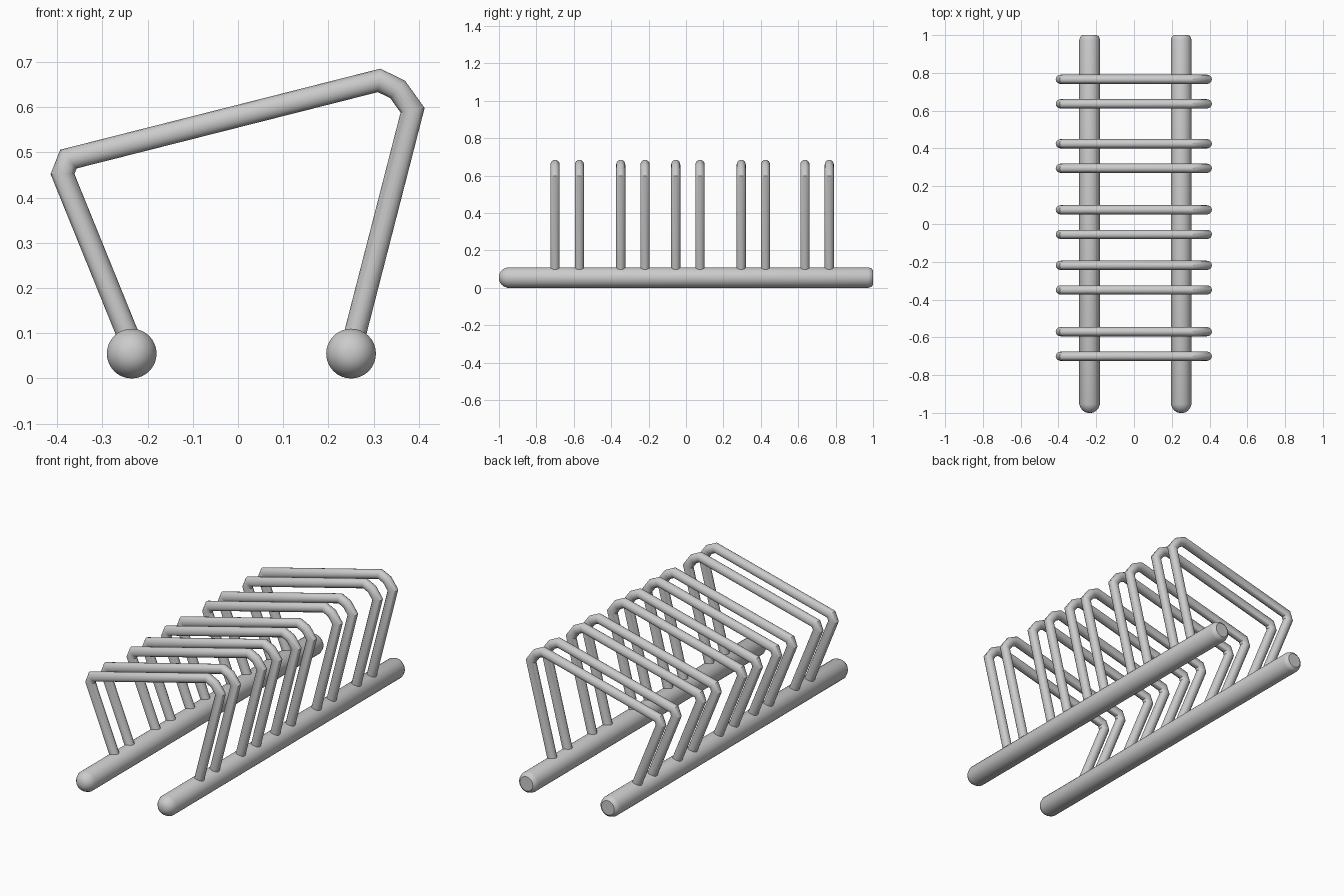
import bpy, bmesh, math
from mathutils import Vector

if "Cube" in bpy.data.objects:
    bpy.data.objects.remove(bpy.data.objects["Cube"])


def mesh_from_rings(name, rings):
    """Skin a list of closed vertex rings and cap both ends."""
    bm = bmesh.new()
    loops = [[bm.verts.new(p) for p in ring] for ring in rings]
    n = len(loops[0])
    for a, b in zip(loops, loops[1:]):
        for i in range(n):
            j = (i + 1) % n
            bm.faces.new((a[i], a[j], b[j], b[i]))
    bm.faces.new(loops[0])
    bm.faces.new(loops[-1])
    bmesh.ops.recalc_face_normals(bm, faces=bm.faces[:])
    me = bpy.data.meshes.new(name)
    bm.to_mesh(me)
    bm.free()
    return me


def place(name, me, loc):
    ob = bpy.data.objects.new(name, me)
    bpy.context.collection.objects.link(ob)
    ob.location = loc
    bpy.ops.object.select_all(action='DESELECT')
    bpy.context.view_layer.objects.active = ob
    ob.select_set(True)
    bpy.ops.object.shade_smooth_by_angle(angle=math.radians(35))
    return ob


def angles(n):
    return [2 * math.pi * i / n for i in range(n)]


# Base rails: domed front end, chamfered back end (y, radius)
profile = [(-1.0, 0.008), (-0.997, 0.022), (-0.988, 0.036), (-0.974, 0.047),
           (-0.955, 0.055), (0.975, 0.055), (0.992, 0.049), (1.0, 0.038),
           (1.0, 0.008)]
rail = mesh_from_rings("base_rail", [
    [(r * math.cos(a), y, r * math.sin(a)) for a in angles(32)]
    for y, r in profile])
place("base_rail_left", rail, (-0.235, 0, 0.055))
place("base_rail_right", rail, (0.25, 0, 0.055))

# Bent hoop: round tube with mitred bends along a path in the xz plane
R = 0.0245
path = [Vector(p) for p in [(-0.237, 0.08), (-0.388, 0.452), (-0.375, 0.485),
                            (0.312, 0.659), (0.353, 0.639), (0.386, 0.593),
                            (0.254, 0.08)]]
rings = []
for i, p in enumerate(path):
    d0 = (p - path[max(i - 1, 0)]).normalized() if i else None
    d1 = (path[i + 1] - p).normalized() if i < len(path) - 1 else None
    d0, d1 = d0 or d1, d1 or d0
    t = (d0 + d1).normalized()
    side = Vector((-t.y, t.x)) * (R / t.dot(d0))
    rings.append([(p.x + side.x * math.cos(a), R * math.sin(a),
                   p.y + side.y * math.cos(a)) for a in angles(16)])
hoop = mesh_from_rings("hoop", rings)

# Five pairs of hoops along the rails
for k, yc in enumerate((-0.635, -0.284, 0.01, 0.36, 0.701)):
    for s, tag in ((-1, "front"), (1, "back")):
        place(f"hoop_{k + 1}_{tag}", hoop, (0, yc + s * 0.065, 0))
